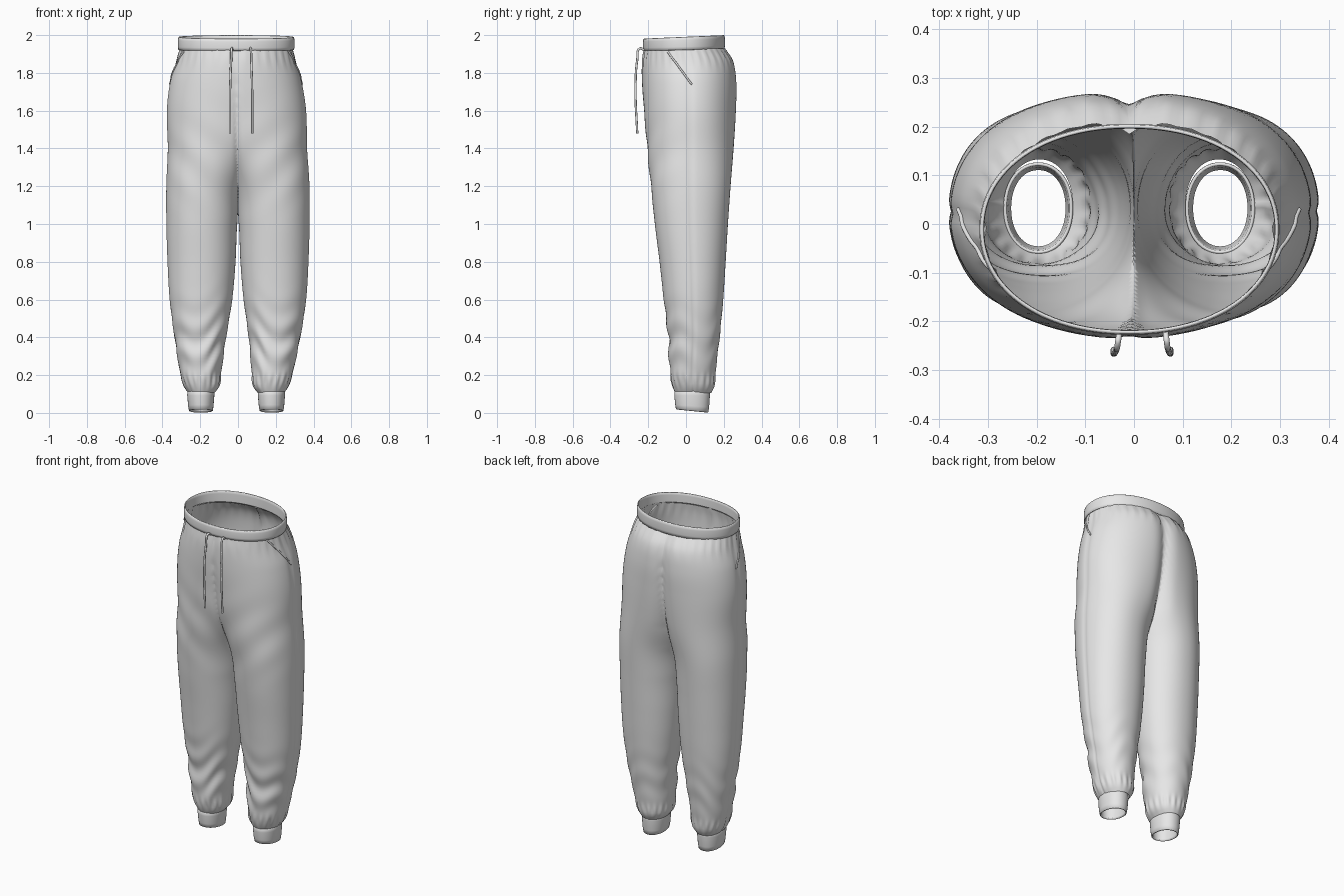
import bpy, bmesh
from math import sin, cos, pi, exp, copysign
from mathutils import Vector

cube = bpy.data.objects.get("Cube")
if cube:
    bpy.data.objects.remove(cube)

fabric = bpy.data.materials.new("light_grey_fabric")
fabric.use_nodes = True
grey = (0.8, 0.8, 0.8, 1)
fabric.diffuse_color = grey
fabric.node_tree.nodes["Principled BSDF"].inputs["Base Color"].default_value = grey

# Body outline of one half: height, inner x, outer x, front y, back y
OUTLINE = [
    (.10, .12, .25, -.055, .13),
    (.14, .09, .277, -.07, .15),
    (.22, .08, .3, -.085, .157),
    (.4, .06, .333, -.093, .178),
    (.6, .03, .362, -.118, .197),
    (.8, .013, .374, -.14, .21),
    (1, .004, .38, -.165, .222),
    (1.2, -.02, .38, -.185, .236),
    (1.4, -.13, .37, -.205, .252),
    (1.6, -.25, .37, -.222, .265),
    (1.75, -.31, .35, -.233, .27),
    (1.86, -.31, .317, -.234, .255),
    (1.94, -.3, .296, -.222, .205),
]


def outline(z):
    """Smooth interpolation of the outline at height z."""
    rows = OUTLINE
    i = max(k for k in range(len(rows) - 1) if k == 0 or rows[k][0] <= z)
    a, b = rows[i], rows[i + 1]
    p, n = rows[max(i - 1, 0)], rows[min(i + 2, len(rows) - 1)]
    h = b[0] - a[0]
    u = (z - a[0]) / h
    out = []
    for c in range(1, 5):
        ma = (b[c] - p[c]) / (b[0] - p[0]) * h
        mb = (n[c] - a[c]) / (n[0] - a[0]) * h
        out.append((2*u**3 - 3*u*u + 1) * a[c] + (u**3 - 2*u*u + u) * ma
                   + (3*u*u - 2*u**3) * b[c] + (u**3 - u*u) * mb)
    return out


def oval(t, x0, x1, y0, y1, z, grow=0, power=2.12):
    """Point on a slightly squared oval; t = 0 is +x."""
    def squash(v):
        return copysign(abs(v) ** (2 / power), v)
    return Vector(((x0 + x1) / 2 + ((x1 - x0) / 2 + grow) * squash(cos(t)),
                   (y0 + y1) / 2 + ((y1 - y0) / 2 + grow) * squash(sin(t)), z))


def bump(v, centre, width):
    return exp(-((v - centre) / width) ** 2)


def cloth(t, z, lift=0):
    """Cloth surface with folds, gathers, and seams."""
    front = max(0, -sin(t))
    folds = .005 * bump(z, .36, .17) * (.35 + front) * sin(40 * z + 3 * cos(t) + 2 * sin(3 * t))
    folds += .003 * bump(z, 1.35, .2) * front * sin(30 * z - 6 * cos(t))
    gathers = .003 * bump(z, 1.89, .05) * sin(34 * t) + .003 * bump(z, .17, .03) * sin(18 * t)
    side_seam = -.005 * bump(t, 0, .05)
    p = oval(t, *outline(z), z, grow=folds + gathers + side_seam + lift)
    # centre seam in front, deeper cleft behind
    if z > 1.2:
        fade = min(1, (z - 1.2) / .15)
        if p.y > 0:
            p.y -= fade * (.018 * bump(p.x, 0, .045) + .01 * bump(p.x, 0, .012))
        else:
            p.y += fade * .008 * bump(p.x, 0, .012)
    return p


def lean(p):
    """Slight sideways hang of the hips and ankles."""
    shift = .011 * bump(p.z, 1.8, .35) + .01 * bump(p.z, .08, .3)
    return Vector((p.x - shift, p.y, p.z))


def finish(name, bm):
    bmesh.ops.recalc_face_normals(bm, faces=bm.faces)
    mesh = bpy.data.meshes.new(name)
    bm.to_mesh(mesh)
    bm.free()
    mesh.materials.append(fabric)
    mesh.shade_smooth()
    obj = bpy.data.objects.new(name, mesh)
    bpy.context.collection.objects.link(obj)


def loft(rings):
    bm = bmesh.new()
    rows = [[bm.verts.new(p) for p in ring] for ring in rings]
    for a, b in zip(rows, rows[1:]):
        for i in range(len(a)):
            j = (i + 1) % len(a)
            bm.faces.new((a[i], a[j], b[j], b[i]))
    return bm


def both_sides(bm):
    """Mirror across the middle, then add the sideways hang."""
    bmesh.ops.mirror(bm, geom=bm.verts[:] + bm.edges[:] + bm.faces[:], axis='X', merge_dist=.0005)
    for v in bm.verts:
        v.co = lean(v.co)
    return bm


def angles(n):
    return [2 * pi * i / n - pi for i in range(n)]


def cord(name, points, radius):
    curve = bpy.data.curves.new(name, 'CURVE')
    curve.dimensions = '3D'
    curve.bevel_depth = radius
    curve.bevel_resolution = 2
    curve.resolution_u = 6
    curve.use_fill_caps = True
    spline = curve.splines.new('BEZIER')
    spline.bezier_points.add(len(points) - 1)
    for bp, p in zip(spline.bezier_points, points):
        bp.co = p
        bp.handle_left_type = bp.handle_right_type = 'AUTO'
    curve.materials.append(fabric)
    obj = bpy.data.objects.new(name, curve)
    bpy.context.collection.objects.link(obj)


# Legs and seat: one tube per leg, cut at the middle and mirrored
ROWS = 110
body = loft([[cloth(t, .105 + 1.825 * k / ROWS) for t in angles(120)] for k in range(ROWS + 1)])
bmesh.ops.bisect_plane(body, geom=body.verts[:] + body.edges[:] + body.faces[:], dist=.0002,
                       plane_co=(0, 0, 0), plane_no=(1, 0, 0), clear_inner=True)
finish("trouser_legs", both_sides(body))

# Cross-section of a ribbed band: outward offset and share of its height
BAND = [(-.008, .1), (-.004, 0), (0, .02), (.002, .25), (.002, .75),
        (0, .96), (-.004, 1), (-.007, .96), (-.008, .75), (-.008, .1)]


def band(size, low, high, count, flare=0):
    """Band between two height rules that depend on y; flare widens its top."""
    rings = []
    for off, share in BAND:
        ring = [oval(t, *size, 0, grow=off + flare * share) for t in angles(count)]
        for p in ring:
            p.z = low(p.y) + share * (high(p.y) - low(p.y))
        rings.append(ring)
    return loft(rings)


# Waistband and cuffs
finish("waistband", band((-.316, .297, -.226, .204), lambda y: 1.921 + .02 * y,
                         lambda y: 1.991 + .043 * y, 96))
finish("ankle_cuffs", both_sides(band((.124, .25, -.053, .118), lambda y: .013 - .1 * y,
                                      lambda y: .118 + .03 * y, 48, flare=.009)))

# Slanted pocket welts
for name, sign in (("left_pocket_welt", 1), ("right_pocket_welt", -1)):
    welt = []
    for k in range(9):
        p = cloth(-.42 + .065 * k * (1 - .015 * k), 1.915 - .022 * k, lift=.001)
        p.x *= sign
        welt.append(lean(p))
    cord(name, welt, .005)

# Drawstrings hanging from the waistband
for name, x, sway in (("right_drawstring", -.03, -.012), ("left_drawstring", .065, .01)):
    cord(name, [(x, -.222, 1.92), (x + sway / 4, -.243, 1.93), (x + sway / 2, -.258, 1.87),
                (x + sway, -.267, 1.7), (x + sway, -.258, 1.48)], .006)
